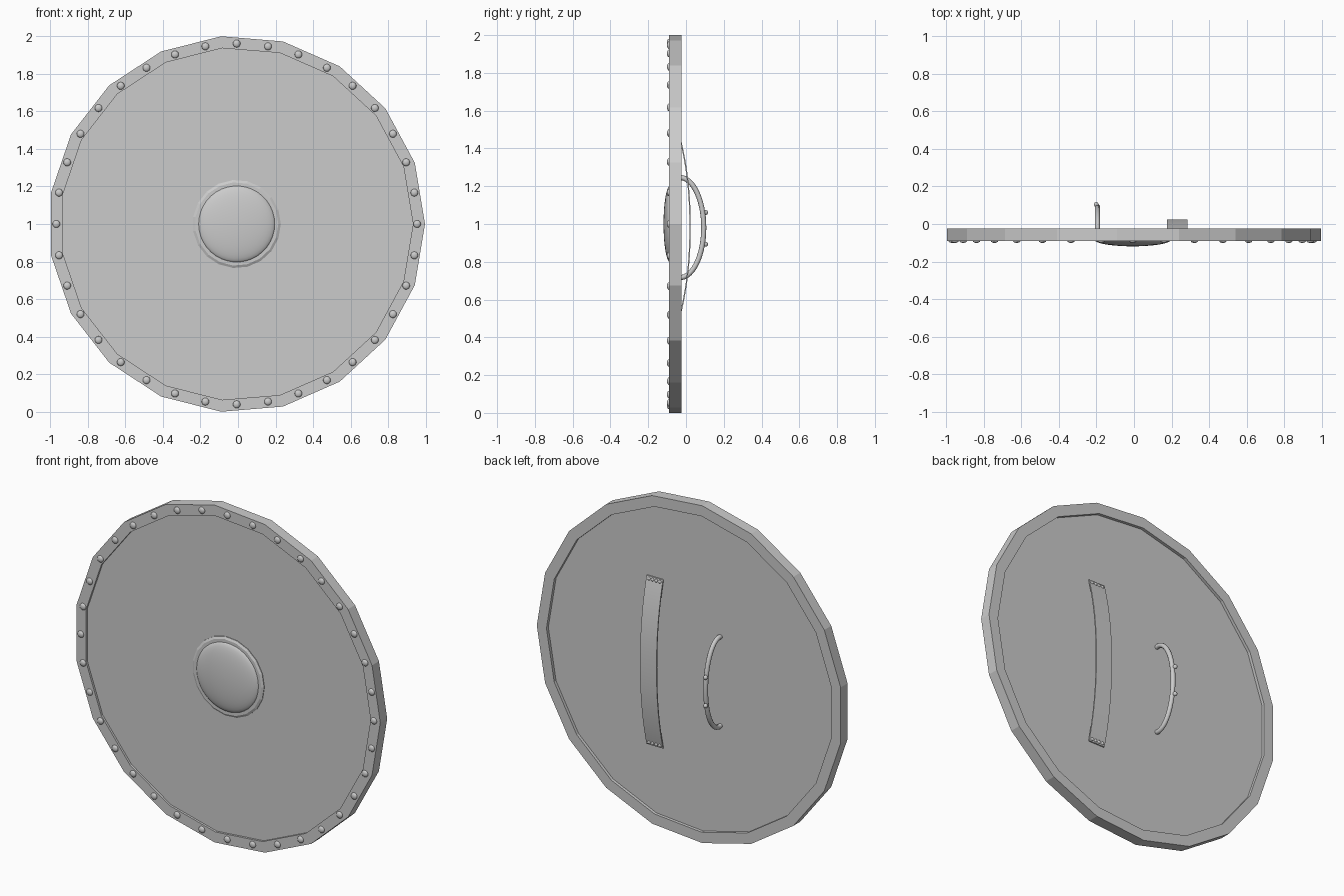
import bpy, bmesh
from math import sin, cos, pi, radians
from mathutils import Matrix, Vector

cube = bpy.data.objects.get("Cube")
if cube:
    bpy.data.objects.remove(cube, do_unlink=True)

CENTRE = Vector((-0.007, 0, 1))

grey = bpy.data.materials.new("plain grey")
grey.use_nodes = True
colour = (0.6, 0.6, 0.6, 1)
grey.diffuse_color = colour
grey.node_tree.nodes["Principled BSDF"].inputs["Base Color"].default_value = colour


def finish(name, bm, smooth=None):
    """Turn a bmesh into a named object, smoothed below an angle if given."""
    bmesh.ops.recalc_face_normals(bm, faces=bm.faces)
    mesh = bpy.data.meshes.new(name)
    bm.to_mesh(mesh)
    bm.free()
    mesh.materials.append(grey)
    obj = bpy.data.objects.new(name, mesh)
    bpy.context.collection.objects.link(obj)
    if smooth:
        bpy.ops.object.select_all(action='DESELECT')
        obj.select_set(True)
        bpy.context.view_layer.objects.active = obj
        bpy.ops.object.shade_smooth_by_angle(angle=radians(smooth))
    return obj


def skin(bm, rings, cyclic=False):
    """Bridge equal rings of points with quads and cap open ends."""
    loops = [[bm.verts.new(p) for p in ring] for ring in rings]
    pairs = list(zip(loops, loops[1:]))
    if cyclic:
        pairs.append((loops[-1], loops[0]))
    for a, b in pairs:
        for i in range(len(a)):
            j = (i + 1) % len(a)
            bm.faces.new((a[i], a[j], b[j], b[i]))
    if not cyclic:
        bm.faces.new(loops[0])
        bm.faces.new(loops[-1])


def lathe(name, profile, sides, cyclic=False, smooth=None):
    """Turn a (radius, y) profile about the front-to-back axis."""
    bm = bmesh.new()
    angles = [2 * pi * i / sides for i in range(sides)]
    skin(bm, [[CENTRE + Vector((r * cos(a), y, r * sin(a))) for a in angles]
              for r, y in profile], cyclic)
    return finish(name, bm, smooth)


def studs(name, points, radius, height, u=12):
    """Small flattened domes standing along y at each point."""
    bm = bmesh.new()
    for p in points:
        place = Matrix.Translation(p) @ Matrix.Diagonal((radius, height, radius, 1))
        bmesh.ops.create_uvsphere(bm, u_segments=u, v_segments=8, radius=1, matrix=place)
    return finish(name, bm, 60)


# Shield body: recessed panel inside a raised rim
OUTER, INNER, FRONT, BACK = 1.0034, 0.94, -0.09, -0.025
PANEL_FRONT, PANEL_BACK = -0.077, -0.043
lathe("rim", [(OUTER, FRONT), (OUTER, BACK), (INNER, BACK), (INNER, FRONT)], 19, cyclic=True)
lathe("panel", [(INNER, PANEL_FRONT), (INNER, PANEL_BACK)], 19)

# Centre boss: bevelled collar and shallow dome
lathe("boss_collar", [(0.235, PANEL_FRONT), (0.235, -0.081), (0.222, -0.088),
                      (0.2, -0.088), (0.2, PANEL_FRONT)], 19, cyclic=True)
dome = [(0.205 * cos(t), -0.083 - 0.036 * sin(t))
        for t in [pi / 2 * i / 10 for i in range(10)]]
lathe("boss_dome", dome + [(0.004, -0.119)], 38, smooth=40)

# Rivets around the rim
studs("rim_rivets", [CENTRE + Vector((0.961 * cos(a), FRONT, 0.961 * sin(a)))
                     for a in [2 * pi * i / 36 for i in range(36)]], 0.02, 0.011)

# Wide arm strap bowed off the back, with riveted ends
STRAP_X, HALF_W, THICK, REACH = 0.23, 0.054, 0.007, 0.5
bm = bmesh.new()
rings = []
for i in range(25):
    s = -1 + 2 * i / 24
    y = PANEL_BACK + 0.061 * (1 - abs(s) ** 2.2)
    z = 1 - 0.015 + REACH * s
    rings.append([(STRAP_X - HALF_W, y, z), (STRAP_X + HALF_W, y, z),
                  (STRAP_X + HALF_W, y + THICK, z), (STRAP_X - HALF_W, y + THICK, z)])
skin(bm, rings)
finish("arm_strap", bm, 30)
studs("strap_rivets", [(STRAP_X + dx, PANEL_BACK + THICK + 0.003, 0.985 + side * (REACH - 0.015))
                       for side in (-1, 1) for dx in (-0.036, -0.012, 0.012, 0.036)],
      0.01, 0.007, 8)

# Round hand grip bent into a half ellipse
GRIP_X, GRIP_Z, TUBE = -0.195, 0.981, 0.0135
bm = bmesh.new()
rings = []
for i in range(33):
    t = -0.04 * pi + 1.08 * pi * i / 32
    mid = Vector((GRIP_X, -0.032 + 0.126 * sin(t), GRIP_Z + 0.265 * cos(t)))
    out = Vector((0, sin(t) / 0.126, cos(t) / 0.265)).normalized()
    rings.append([mid + TUBE * (cos(a) * out + sin(a) * Vector((1, 0, 0)))
                  for a in [2 * pi * k / 10 for k in range(10)]])
skin(bm, rings)
finish("hand_grip", bm, 50)

# Two small pins on the grip
studs("grip_pins", [(GRIP_X - 0.006, 0.104, GRIP_Z + dz) for dz in (-0.088, 0.08)], 0.013, 0.013, 10)
